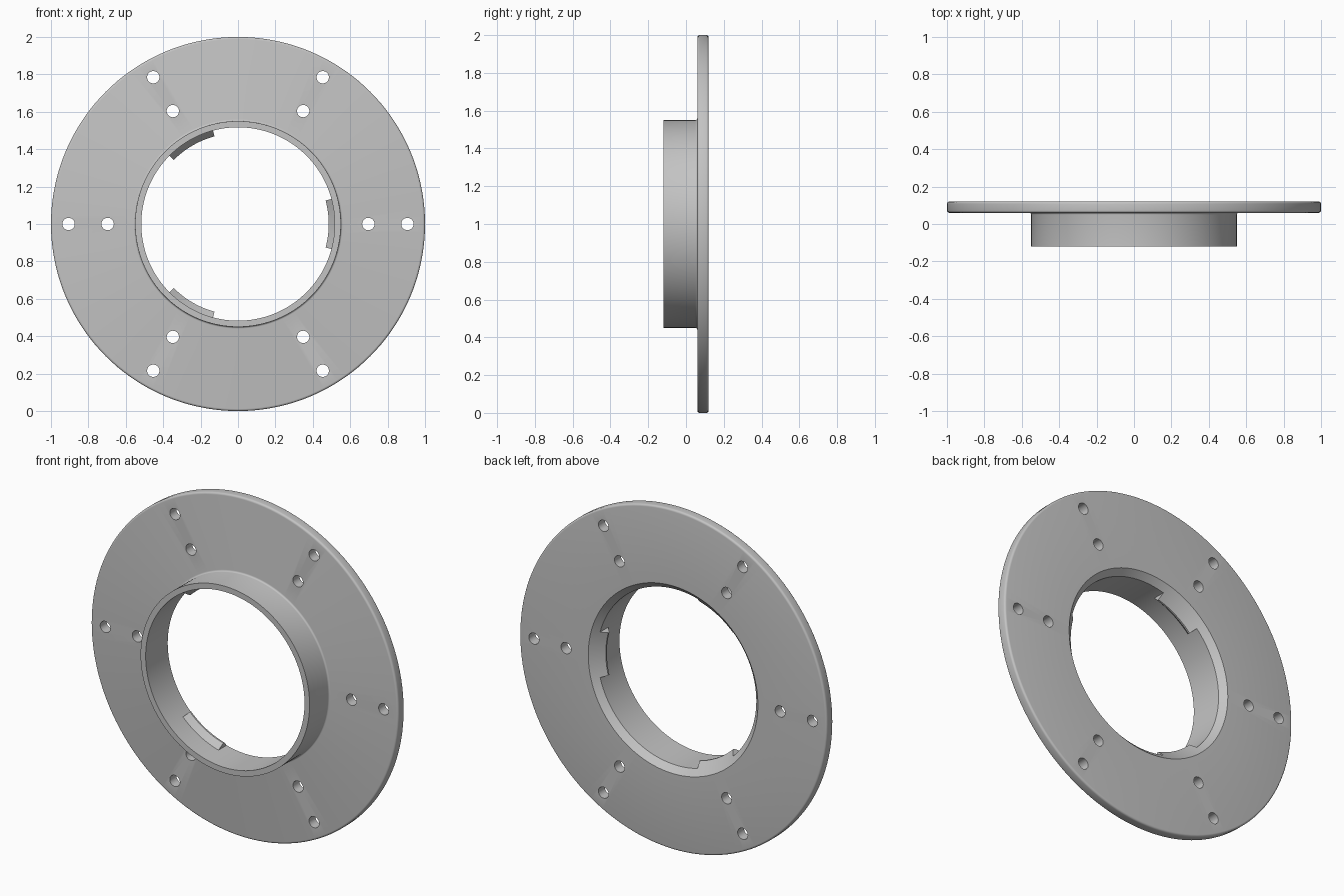
import bpy, bmesh, math
from math import cos, sin, pi, radians

cube = bpy.data.objects.get("Cube")
if cube:
    bpy.data.objects.remove(cube, do_unlink=True)

grey = bpy.data.materials.new("machined grey")
grey.use_nodes = True
grey.diffuse_color = (0.55, 0.55, 0.55, 1)
grey.node_tree.nodes["Principled BSDF"].inputs["Base Color"].default_value = (0.55, 0.55, 0.55, 1)

CENTRE_Z = 1.0
BORE, CHAMFER_R, COLLAR_R = 0.517, 0.552, 0.55
FRONT, PLATE_FRONT, BACK = -0.12, 0.06, 0.12


def lathe(name, profile, start, sweep, steps):
    """Sweep a closed (radius, y) profile about the y axis; cap it if partial."""
    full = sweep >= 2 * pi - 1e-6
    bm = bmesh.new()
    rings = []
    for i in range(steps if full else steps + 1):
        a = start + sweep * i / steps
        rings.append([bm.verts.new((r * cos(a), y, CENTRE_Z + r * sin(a))) for r, y in profile])
    n = len(profile)
    for i in range(steps):
        p, q = rings[i], rings[(i + 1) % len(rings)]
        for j in range(n):
            k = (j + 1) % n
            bm.faces.new((p[j], p[k], q[k], q[j]))
    if not full:
        bm.faces.new(rings[0])
        bm.faces.new(rings[-1])
    bmesh.ops.recalc_face_normals(bm, faces=bm.faces[:])
    mesh = bpy.data.meshes.new(name)
    bm.to_mesh(mesh)
    bm.free()
    obj = bpy.data.objects.new(name, mesh)
    bpy.context.collection.objects.link(obj)
    mesh.materials.append(grey)
    return obj


def activate(obj):
    bpy.ops.object.select_all(action='DESELECT')
    obj.select_set(True)
    bpy.context.view_layer.objects.active = obj


def fillet(r, y, size, a0, a1, steps=4):
    """Arc points around a corner centre, angles in degrees."""
    angles = [radians(a0 + (a1 - a0) * i / steps) for i in range(steps + 1)]
    return [(r + size * cos(a), y + size * sin(a)) for a in angles]


# Flange with its collar, rounded rim and chamfered bore
edge, root = 0.012, 0.01
profile = [(BORE, FRONT), (COLLAR_R, FRONT)]
profile += fillet(COLLAR_R + root, PLATE_FRONT - root, root, 180, 90)
profile += fillet(1 - edge, PLATE_FRONT + edge, edge, -90, 0)
profile += fillet(1 - edge, BACK - edge, edge, 0, 90)
profile += [(CHAMFER_R, BACK), (BORE, BACK - (CHAMFER_R - BORE))]
flange = lathe("flange", profile, 0, 2 * pi, 144)

# Two rings of six bolt holes
bm = bmesh.new()
for ring in (0.906, 0.697):
    for i in range(6):
        a = i * pi / 3
        made = bmesh.ops.create_cone(bm, cap_ends=True, segments=32,
                                     radius1=0.033, radius2=0.033, depth=0.3)
        for v in made["verts"]:
            x, y, z = v.co
            v.co = (x + ring * cos(a), z + 0.09, CENTRE_Z + ring * sin(a) - y)
bmesh.ops.recalc_face_normals(bm, faces=bm.faces[:])
mesh = bpy.data.meshes.new("bolt_hole_cutter")
bm.to_mesh(mesh)
bm.free()
mesh.materials.append(grey)
cutter = bpy.data.objects.new("bolt_hole_cutter", mesh)
bpy.context.collection.objects.link(cutter)
cutter.hide_render = True

activate(flange)
cut = flange.modifiers.new("bolt_holes", 'BOOLEAN')
cut.operation, cut.solver, cut.object = 'DIFFERENCE', 'EXACT', cutter
bpy.ops.object.modifier_apply(modifier=cut.name)
bpy.data.objects.remove(cutter, do_unlink=True)

# Three retaining tabs inside the bore, the back slope continuing the chamfer
tip = 0.485
rise = BORE - tip
slope_end = BACK - (CHAMFER_R - BORE)
tab_profile = [(BORE + 0.004, slope_end), (BORE, slope_end), (tip, slope_end - rise),
               (tip, slope_end - rise - 0.01), (BORE, 0.01), (BORE + 0.004, 0.01)]
tabs = [lathe(f"retaining_tab_{i + 1}", tab_profile, radians(120 * i - 15), radians(30), 12)
        for i in range(3)]

for obj in [flange] + tabs:
    activate(obj)
    bpy.ops.object.shade_smooth_by_angle(angle=radians(30))
